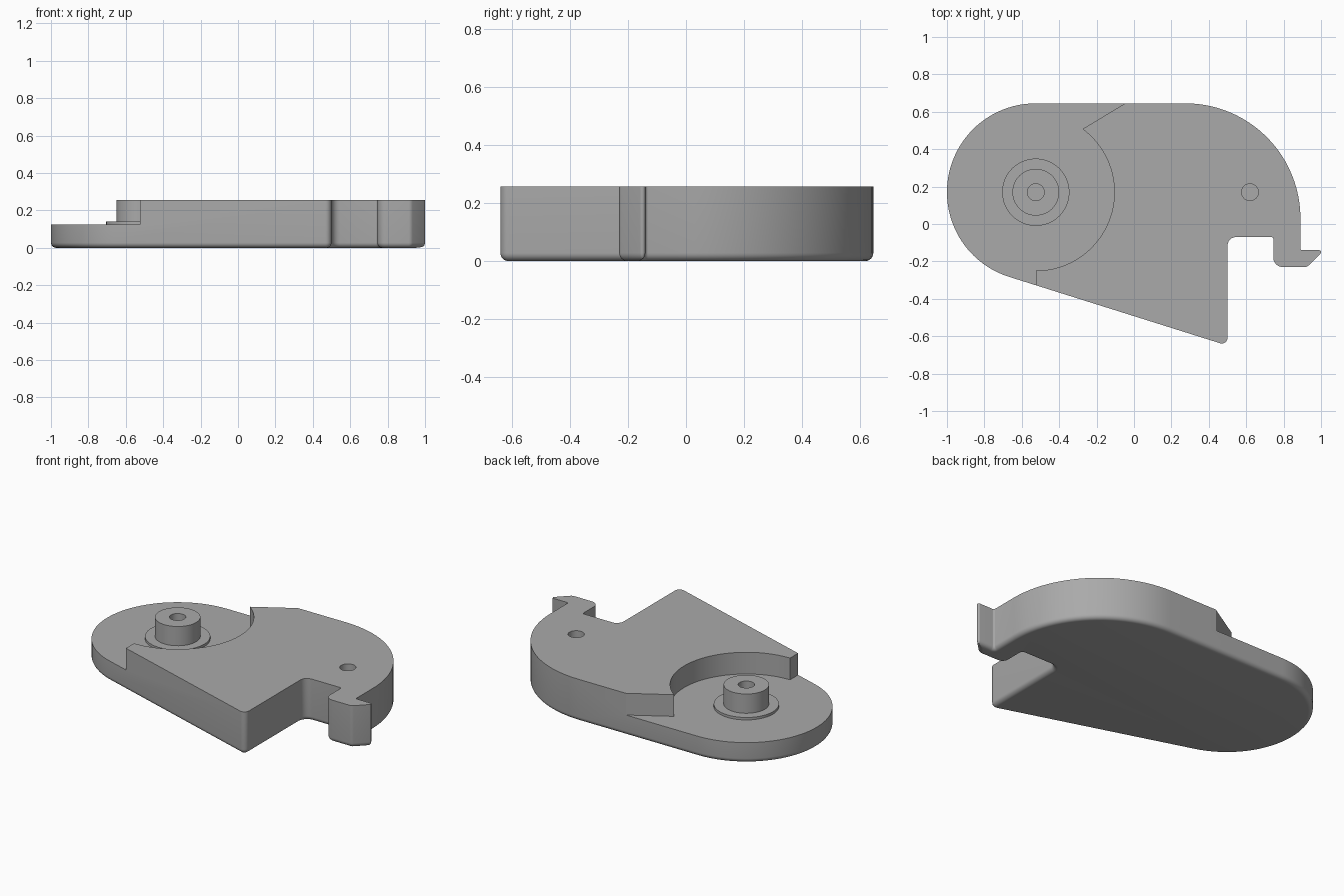
import bpy, bmesh
from math import sin, cos, tan, pi, radians
from mathutils import Vector, Matrix

if "Cube" in bpy.data.objects:
    bpy.data.objects.remove(bpy.data.objects["Cube"], do_unlink=True)

HEIGHT, DECK, EDGE = 0.257, 0.125, 0.028
HUB = Vector((-0.525, 0.17))

gray = bpy.data.materials.new("plain_gray")
gray.use_nodes = True
gray.diffuse_color = (0.4, 0.4, 0.4, 1)
gray.node_tree.nodes["Principled BSDF"].inputs["Base Color"].default_value = gray.diffuse_color


def make_object(name, bm):
    bmesh.ops.remove_doubles(bm, verts=bm.verts, dist=1e-5)
    bmesh.ops.recalc_face_normals(bm, faces=bm.faces)
    mesh = bpy.data.meshes.new(name)
    bm.to_mesh(mesh)
    bm.free()
    mesh.materials.append(gray)
    obj = bpy.data.objects.new(name, mesh)
    bpy.context.collection.objects.link(obj)
    return obj


def activate(obj):
    bpy.ops.object.select_all(action='DESELECT')
    obj.select_set(True)
    bpy.context.view_layer.objects.active = obj


def arc(center, radius, start, end, n):
    return [center + radius * Vector((cos(a), sin(a)))
            for a in (start + (end - start) * i / n for i in range(n + 1))]


def rounded_outline(corners, inset):
    """Counter-clockwise outline with filleted corners, moved inwards by inset."""
    pts = []
    for i, (x, y, r) in enumerate(corners):
        p = Vector((x, y))
        u = (p - Vector(corners[i - 1][:2])).normalized()
        v = (Vector(corners[(i + 1) % len(corners)][:2]) - p).normalized()
        nu, nv = Vector((-u.y, u.x)), Vector((-v.y, v.x))
        turn = u.angle_signed(v) * -1
        side = 1 if turn > 0 else -1
        p = p + (nu + nv) * inset / (1 + nu.dot(nv))
        r = max(r - side * inset, 0.001)
        center = p - u * r * tan(abs(turn) / 2) + nu * r * side
        first = (-nu * side).to_3d()
        n = 24 if r > 0.2 else 6
        for k in range(n + 1):
            pts.append(center + r * (Matrix.Rotation(turn * k / n, 3, 'Z') @ first).to_2d())
    return pts


def loft(name, layers):
    """Capped solid through (outline, height) layers."""
    bm = bmesh.new()
    rings = [[bm.verts.new((p.x, p.y, z)) for p in pts] for pts, z in layers]
    for a, b in zip(rings, rings[1:]):
        for i in range(len(a)):
            bm.faces.new((a[i - 1], a[i], b[i], b[i - 1]))
    bm.faces.new(rings[0][::-1])
    bm.faces.new(rings[-1])
    return make_object(name, bm)


def cut(obj, cutter):
    cutter.hide_render = True
    activate(obj)
    mod = obj.modifiers.new("cut", 'BOOLEAN')
    mod.operation, mod.solver, mod.object = 'DIFFERENCE', 'EXACT', cutter
    bpy.ops.object.modifier_apply(modifier=mod.name)
    bpy.data.objects.remove(cutter, do_unlink=True)


# Housing plate: corner positions and fillet radii, with a notch and hook
corners = [(0.89, 0.645, 0.615), (-1, 0.645, 0.474), (-1, -0.178, 0.474),
           (0.5, -0.65, 0.03), (0.5, -0.07, 0.045), (0.745, -0.07, 0.01),
           (0.745, -0.23, 0.05), (0.925, -0.23, 0.03), (1.015, -0.14, 0.0106),
           (0.89, -0.14, 0.01)]
layers = []
for k in range(7):
    a = pi / 2 * k / 6
    layers.append((rounded_outline(corners, EDGE * (1 - sin(a))), EDGE * (1 - cos(a))))
layers.append((rounded_outline(corners, 0), HEIGHT))
housing = loft("housing", layers)

# Lowered deck around the hub
recess = arc(HUB, 0.42, -pi / 2, radians(53.5), 40)
recess += [Vector(p) for p in ((0.06, 0.71), (-1.2, 0.71), (-1.2, -0.7), (-0.525, -0.7))]
cut(housing, loft("recess_cutter", [(recess, DECK), (recess, 0.4)]))

# Blind pin hole beside the notch
hole = arc(Vector((0.62, 0.17)), 0.045, 0, 2 * pi, 32)[:-1]
cut(housing, loft("hole_cutter", [(hole, DECK), (hole, 0.4)]))

# Hub with flange and bore, turned from one profile
bm = bmesh.new()
profile = [(0, 0.127), (0.045, 0.127), (0.045, HEIGHT), (0.125, HEIGHT),
           (0.125, 0.14), (0.18, 0.14), (0.18, 0.12), (0, 0.12)]
verts = [bm.verts.new((HUB.x + r, HUB.y, z)) for r, z in profile]
edges = [bm.edges.new(pair) for pair in zip(verts, verts[1:])]
bmesh.ops.spin(bm, geom=verts + edges, cent=HUB.to_3d(), axis=(0, 0, 1),
               angle=2 * pi, steps=48)
hub = make_object("hub", bm)

for obj in (housing, hub):
    activate(obj)
    bpy.ops.object.shade_smooth_by_angle(angle=radians(30))
